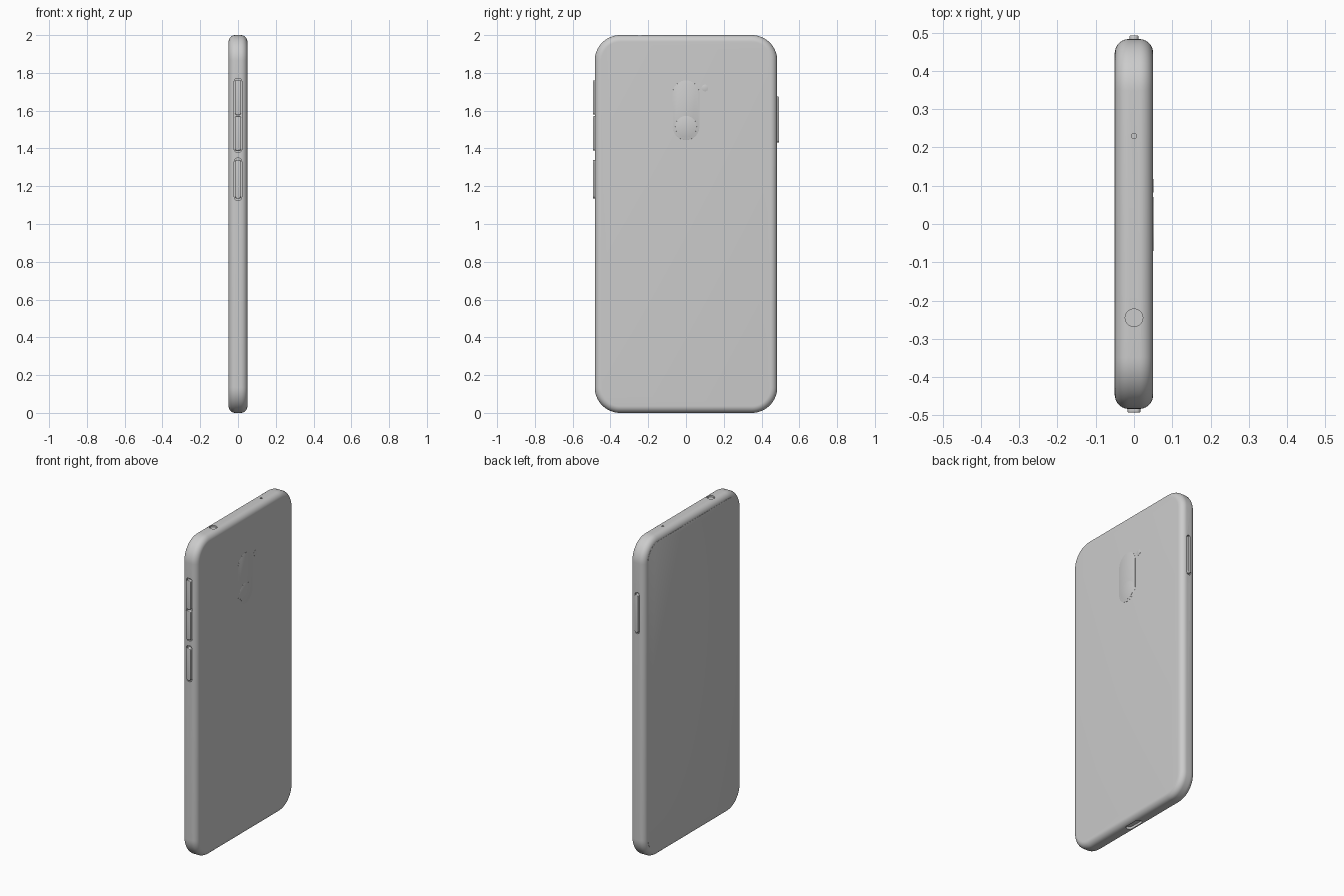
import bpy, bmesh, math

if "Cube" in bpy.data.objects:
    bpy.data.objects.remove(bpy.data.objects["Cube"])


def finish(obj, angle=35):
    bpy.ops.object.select_all(action='DESELECT')
    obj.select_set(True)
    bpy.context.view_layer.objects.active = obj
    bpy.ops.object.shade_smooth_by_angle(angle=math.radians(angle))


def slab(name, axis, centre, size, corner, edge=0.0, seg=8, rim=6):
    """Rounded rectangle, thick along axis, with rounded rims.
    size = (u, v, thickness); u and v are the other two axes in x, y, z order."""
    u, v = [i for i in range(3) if i != axis]
    hu, hv, hw = (s / 2 for s in size)
    if edge:
        steps = [math.pi / 2 * i / rim for i in range(rim + 1)]
        half = [(edge * (1 - math.cos(a)), hw - edge + edge * math.sin(a)) for a in steps]
        layers = [(d, -w) for d, w in reversed(half)] + half
    else:
        layers = [(0, -hw), (0, hw)]
    bm = bmesh.new()
    rings = []
    for inset, w in layers:
        ring = []
        for k, (su, sv) in enumerate([(1, 1), (-1, 1), (-1, -1), (1, -1)]):
            for j in range(seg + 1):
                a = math.pi / 2 * (k + j / seg)
                p = list(centre)
                p[u] += su * (hu - corner) + (corner - inset) * math.cos(a)
                p[v] += sv * (hv - corner) + (corner - inset) * math.sin(a)
                p[axis] += w
                ring.append(bm.verts.new(p))
        rings.append(ring)
    for a, b in zip(rings, rings[1:]):
        for i in range(len(a)):
            j = (i + 1) % len(a)
            bm.faces.new((a[i], a[j], b[j], b[i]))
    bm.faces.new(rings[0])
    bm.faces.new(rings[-1])
    bmesh.ops.remove_doubles(bm, verts=bm.verts, dist=1e-6)
    bmesh.ops.recalc_face_normals(bm, faces=bm.faces)
    mesh = bpy.data.meshes.new(name)
    bm.to_mesh(mesh)
    bm.free()
    obj = bpy.data.objects.new(name, mesh)
    bpy.context.collection.objects.link(obj)
    finish(obj)
    return obj


X, Y, Z = 0, 1, 2
SIDE = 0.483

# Body shell
body = slab("body", X, (0, 0, 1), (2 * SIDE, 2, 0.1), 0.135, 0.036, seg=16, rim=10)

# Recesses: button slots, charging port, audio jack and microphone hole
cutters = [
    slab("slot_volume", Y, (0, -SIDE, 1.575), (0.04, 0.39, 0.02), 0.014),
    slab("slot_extra", Y, (0, -SIDE, 1.237), (0.04, 0.226, 0.02), 0.0195),
    slab("slot_power", Y, (0, SIDE, 1.553), (0.03, 0.258, 0.02), 0.0145),
    slab("port_hole", Z, (0, 0, 0), (0.04, 0.12, 0.03), 0.0195),
    slab("jack_hole", Z, (0, -0.245, 2), (0.046, 0.046, 0.02), 0.023),
    slab("microphone_hole", Z, (0, 0.23, 2), (0.014, 0.014, 0.02), 0.007),
]
bpy.context.view_layer.objects.active = body
for cutter in cutters:
    mod = body.modifiers.new(cutter.name, 'BOOLEAN')
    mod.operation = 'DIFFERENCE'
    mod.solver = 'EXACT'
    mod.object = cutter
    bpy.ops.object.modifier_apply(modifier=mod.name)
for cutter in cutters:
    bpy.data.objects.remove(cutter)
finish(body)

# Side buttons
for name, side, z, width, length, corner in [
        ("volume_up_button", -1, 1.670, 0.034, 0.182, 0.010),
        ("volume_down_button", -1, 1.480, 0.034, 0.182, 0.010),
        ("extra_button", -1, 1.237, 0.034, 0.206, 0.0165),
        ("power_button", 1, 1.553, 0.024, 0.242, 0.0115)]:
    slab(name, Y, (0, side * (SIDE - 0.001), z), (width, length, 0.022), corner, 0.004, rim=4)

# Front glass, almost flush with the shell
slab("screen", X, (-0.0495, 0, 1), (0.895, 1.93, 0.003), 0.10, 0.0005, seg=16, rim=2)

# Back pill panel, round sensor and flash, almost flush
slab("camera_panel", X, (0.0495, 0, 1.602), (0.142, 0.315, 0.0022), 0.0705, 0.0003, seg=16, rim=2)
slab("round_sensor", X, (0.0498, 0, 1.515), (0.114, 0.114, 0.0024), 0.057, 0.0003, seg=16, rim=2)
slab("flash", X, (0.0495, 0.10, 1.72), (0.035, 0.035, 0.0022), 0.0175, 0.0003, rim=2)
